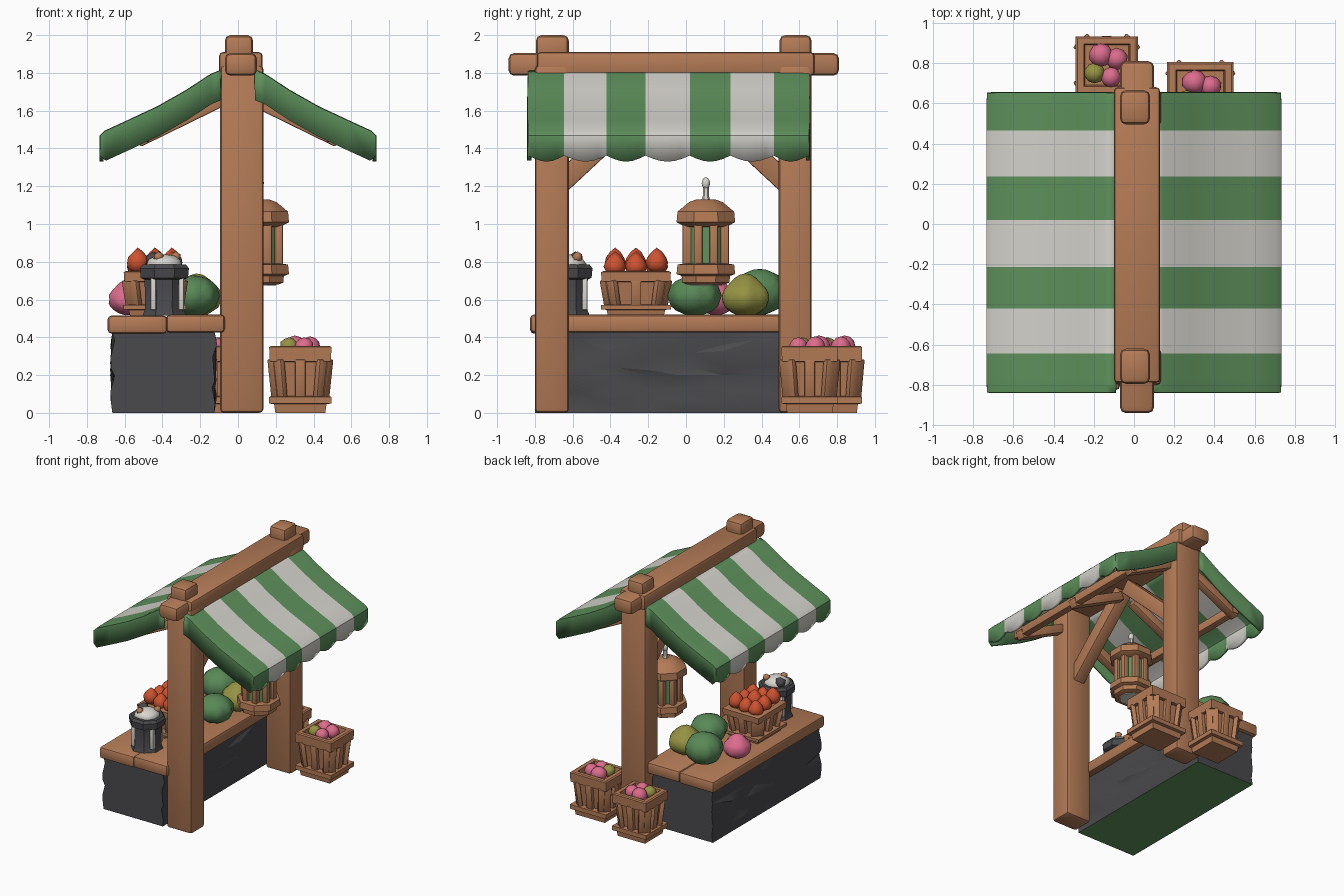
import bpy, bmesh, math, random
from mathutils import Vector, Matrix

if "Cube" in bpy.data.objects:
    bpy.data.objects.remove(bpy.data.objects["Cube"])
random.seed(4)

def material(name, r, g, b):
    m = bpy.data.materials.new(name)
    m.diffuse_color = (r, g, b, 1)
    m.use_nodes = True
    m.node_tree.nodes["Principled BSDF"].inputs["Base Color"].default_value = m.diffuse_color
    return m

WOOD = material("warm wood", .46, .20, .095)
GREEN = material("awning green", .115, .29, .11)
WHITE = material("canvas white", .68, .67, .62)
STONE = material("dark stone", .068, .068, .075)
RED = material("tomato red", .62, .085, .03)
PINK = material("fruit pink", .72, .15, .27)
OLIVE = material("olive fruit", .30, .29, .055)
MELON = material("melon green", .10, .25, .095)

def finish(name, bm, mats, angle=35):
    bmesh.ops.recalc_face_normals(bm, faces=bm.faces)
    me = bpy.data.meshes.new(name)
    bm.to_mesh(me)
    bm.free()
    ob = bpy.data.objects.new(name, me)
    bpy.context.collection.objects.link(ob)
    for m in mats:
        me.materials.append(m)
    if angle:
        bpy.ops.object.select_all(action='DESELECT')
        ob.select_set(True)
        bpy.context.view_layer.objects.active = ob
        bpy.ops.object.shade_smooth_by_angle(angle=math.radians(angle))
    return ob

def bevel(bm, w):
    bmesh.ops.bevel(bm, geom=list(bm.edges), offset=w, segments=2, profile=.5, affect='EDGES')

def box(name, lo, hi, mat, b=.02):
    bm = bmesh.new()
    bmesh.ops.create_cube(bm, size=1)
    lo, hi = Vector(lo), Vector(hi)
    for v in bm.verts:
        v.co = (lo + hi) / 2 + v.co * (hi - lo)
    bevel(bm, b)
    return finish(name, bm, [mat])

def bar(name, p, q, w, d, mat, b=.008):
    """Beam from p to q with section w by d."""
    p, q = Vector(p), Vector(q)
    bm = bmesh.new()
    bmesh.ops.create_cube(bm, size=1)
    for v in bm.verts:
        v.co = v.co * Vector((w, d, (q - p).length))
    bevel(bm, b)
    rot = (q - p).to_track_quat('Z', 'Y').to_matrix().to_4x4()
    bm.transform(Matrix.Translation((p + q) / 2) @ rot)
    return finish(name, bm, [mat])

def lathe(name, c, rings, n, mat, sx=1, sy=1, b=0):
    """Stack of n-sided rings (radius, height); four sides gives square rings."""
    bm = bmesh.new()
    k = 1 / math.cos(math.pi / n)
    loops = []
    for r, z in rings:
        loops.append([bm.verts.new((c[0] + sx * r * k * math.cos(2 * math.pi * (i + .5) / n),
                                    c[1] + sy * r * k * math.sin(2 * math.pi * (i + .5) / n),
                                    c[2] + z)) for i in range(n)])
    for a, d in zip(loops, loops[1:]):
        for i in range(n):
            bm.faces.new((a[i], a[(i + 1) % n], d[(i + 1) % n], d[i]))
    bm.faces.new(loops[0])
    bm.faces.new(loops[-1])
    if b:
        bevel(bm, b)
    return finish(name, bm, [mat])

def fruit(name, c, r, mat, h=None, ribs=0, sub=3, tip=0):
    """Round fruit with optional ribs and a pointed top."""
    bm = bmesh.new()
    bmesh.ops.create_icosphere(bm, subdivisions=sub, radius=1)
    h = h or r
    for v in bm.verts:
        f = 1 + (.05 * math.cos(ribs * math.atan2(v.co.y, v.co.x)) if ribs else random.uniform(-.06, .06))
        t = max(0, v.co.z - .75) * tip
        v.co = Vector((v.co.x * r * f, v.co.y * r * f, v.co.z * h + t)) + Vector(c)
    return finish(name, bm, [mat], 60)

# Posts, caps and ridge beam
for tag, y0, y1 in (("front", -.80, -.62), ("back", .49, .665)):
    box(tag + "_post", (-.095, y0, 0), (.135, y1, 1.84), WOOD, .022)
    box(tag + "_post_cap", (-.07, y0 + .005, 1.86), (.08, y1, 2.0), WOOD, .03)
box("ridge_beam", (-.10, -.79, 1.785), (.13, .68, 1.91), WOOD, .02)
box("ridge_beam_ends", (-.07, -.94, 1.785), (.10, .81, 1.905), WOOD, .03)

# Diagonal braces, rafters and purlins
bar("front_brace", (.02, -.68, 1.20), (.02, -.10, 1.74), .10, .11, WOOD)
bar("back_brace", (.02, .55, 1.20), (.02, -.03, 1.74), .10, .11, WOOD)
for s, side in ((-1, "left"), (1, "right")):
    for tag, y in (("front", -.71), ("middle", -.09), ("back", .56)):
        bar(f"{side}_{tag}_rafter", (s * .06, y, 1.67), (s * .53, y, 1.44), .07, .07, WOOD)
    bar(side + "_purlin", (s * .50, -.78, 1.47), (s * .50, .60, 1.47), .06, .07, WOOD)

# Striped awning: sagging cloth, scalloped eave, green end flaps
STRIPES = [-.83, -.645, -.42, -.215, .02, .235, .465, .645]
SLOPE = [(.09, 1.805), (.14, 1.785), (.27, 1.70), (.42, 1.615), (.58, 1.54), (.70, 1.485), (.722, 1.465)]
for s, side in ((-1, "left"), (1, "right")):
    bm = bmesh.new()
    cols = []
    for i, (a, e) in enumerate(zip(STRIPES, STRIPES[1:])):
        for j in range(6 + (i == 6)):
            t = j / 6
            y = a + (e - a) * t
            low = 1.362 - .032 * math.sin(math.pi * t)
            cols.append((i, [bm.verts.new((s * x, y, z)) for x, z in SLOPE + [(.722, low)]]))
    for (i, a), (_, d) in zip(cols, cols[1:]):
        for k in range(len(a) - 1):
            f = bm.faces.new((a[k], d[k], d[k + 1], a[k + 1]))
            f.material_index = i % 2
    for col in (cols[0][1], cols[-1][1]):
        drop = [bm.verts.new(v.co - Vector((0, 0, .15))) for v in col[:-2]]
        drop.append(col[-1])
        for k in range(len(drop) - 1):
            vs = [col[k], col[k + 1], drop[k + 1], drop[k]]
            if k == len(drop) - 2:
                vs = [col[k], col[k + 1], col[k + 2], drop[k]]
            bm.faces.new(vs)
    ob = finish(side + "_awning", bm, [GREEN, WHITE], 35)
    mod = ob.modifiers.new("thickness", 'SOLIDIFY')
    mod.thickness, mod.offset = .022, 0

# Stone counter with chipped facets and green underside
bm = bmesh.new()
bmesh.ops.create_cube(bm, size=1)
bmesh.ops.subdivide_edges(bm, edges=list(bm.edges), cuts=6, use_grid_fill=True)
for v in bm.verts:
    c = v.co.copy()
    v.co = Vector((-.395 + c.x * .54, -.10 + c.y * 1.40, .215 + c.z * .43))
    if abs(c.z) < .49:
        v.co += Vector((random.uniform(-.014, .014), random.uniform(-.06, .06) * (abs(c.y) < .49),
                        random.uniform(-.022, .022)))
bmesh.ops.triangulate(bm, faces=list(bm.faces))
for f in bm.faces:
    f.material_index = int(f.calc_center_median().z < .002)
finish("stone_counter", bm, [STONE, GREEN], 22)

# Counter top planks
box("counter_plank_outer", (-.69, -.825, .42), (-.375, .63, .515), WOOD, .02)
box("counter_plank_inner", (-.38, -.825, .425), (-.07, .63, .52), WOOD, .02)

# Slatted baskets
def basket(name, c, hx, hy, h):
    rings = [(.80, 0), (.84, .13), (1, .14), (1, .24), (.70, .25), (.82, .76),
             (.98, .77), (1, .98), (.94, 1), (.74, 1), (.70, .80)]
    lathe(name, c, [(r, z * h) for r, z in rings], 4, WOOD, hx, hy)
    for i in range(4):
        for u in (-.78, 0, .78):
            def pt(r, z, k):
                a, b = ((r, u * r * k), (-r, u * r * k), (u * r * k, r), (u * r * k, -r))[i]
                return (c[0] + a * hx, c[1] + b * hy, c[2] + z * h)
            bar(f"{name}_slat_{i}", pt(.76, .22, 1), pt(.89, .80, 1), .055, .035, WOOD, .006)

basket("floor_basket_right", (.33, .655, 0), .165, .15, .355)
basket("floor_basket_back", (-.135, .79, 0), .155, .143, .355)
basket("tomato_crate", (-.44, -.265, .515), .165, .185, .235)

# Fruit in floor baskets
for cx, cy, tag in ((.33, .655, "right"), (-.135, .79, "back")):
    for i, (dx, dy, m, r) in enumerate(((-.03, .05, PINK, .06), (.05, .03, PINK, .055),
                                        (.02, -.06, PINK, .05), (-.06, -.04, OLIVE, .05))):
        fruit(f"{tag}_basket_fruit_{i}", (cx + dx, cy + dy, .35), r, m, sub=2)

# Tomatoes
for i in range(3):
    for j in range(3):
        fruit("tomato", (-.53 + i * .09, -.375 + j * .11, .775 + .02 * (i == j)), .058, RED, .055, sub=2, tip=.1)

# Fruit on the counter
fruit("green_melon_near", (-.24, .045, .62), .138, MELON, .108, 8)
fruit("green_melon_far", (-.44, .39, .64), .14, MELON, .122, 8)
fruit("olive_melon", (-.22, .315, .61), .13, OLIVE, .098, 6, tip=.12)
fruit("pink_fruit", (-.58, .16, .60), .105, PINK, .083, tip=.1)

# Dark bucket with white filling
B = (-.39, -.625, .515)
lathe("dark_bucket", B, [(.115, 0), (.10, .04), (.105, .19), (.125, .20), (.13, .25), (.115, .27), (.09, .27), (.08, .25)], 8, STONE)
for i in range(4):
    a = math.pi * (i + .5) / 2 + .2
    d = Vector((math.cos(a), math.sin(a), 0)) * .107
    bar("bucket_white_strip", Vector(B) + d + Vector((0, 0, .03)), Vector(B) + d + Vector((0, 0, .20)), .028, .028, WHITE, .005)
fruit("bucket_white_filling", (B[0], B[1], .785), .10, WHITE, .055, sub=2)
for dx, dy in ((.06, .05), (-.03, -.05)):
    fruit("bucket_wood_chunk", (B[0] + dx, B[1] + dy, .825), .03, WOOD, sub=1)
fruit("bucket_dark_chunk", (B[0] - .06, B[1] + .04, .81), .045, STONE, sub=1)

# Hanging lantern
L = (.115, .105, 0)
lathe("lantern_base", L, [(.10, .68), (.125, .69), (.128, .725), (.155, .735), (.15, .785), (.12, .79)], 8, WOOD)
lathe("lantern_glass", L, [(.098, .78), (.098, 1.02)], 8, GREEN)
lathe("lantern_bottom_plate", L, [(.085, .674), (.085, .682)], 8, WHITE)
lathe("lantern_roof", L, [(.11, .985), (.155, 1.01), (.15, 1.065), (.09, 1.115), (.05, 1.13)], 8, WOOD)
for i in range(8):
    a = 2 * math.pi * (i + .5) / 8
    x, y = L[0] + .108 * math.cos(a), L[1] + .108 * math.sin(a)
    bar("lantern_post", (x, y, .77), (x, y, 1.02), .045, .045, WOOD)
lathe("lantern_stem", L, [(.022, 1.12), (.014, 1.15), (.014, 1.20)], 6, WHITE)
fruit("lantern_knob", (L[0], L[1], 1.215), .022, WHITE, .033, sub=2)
